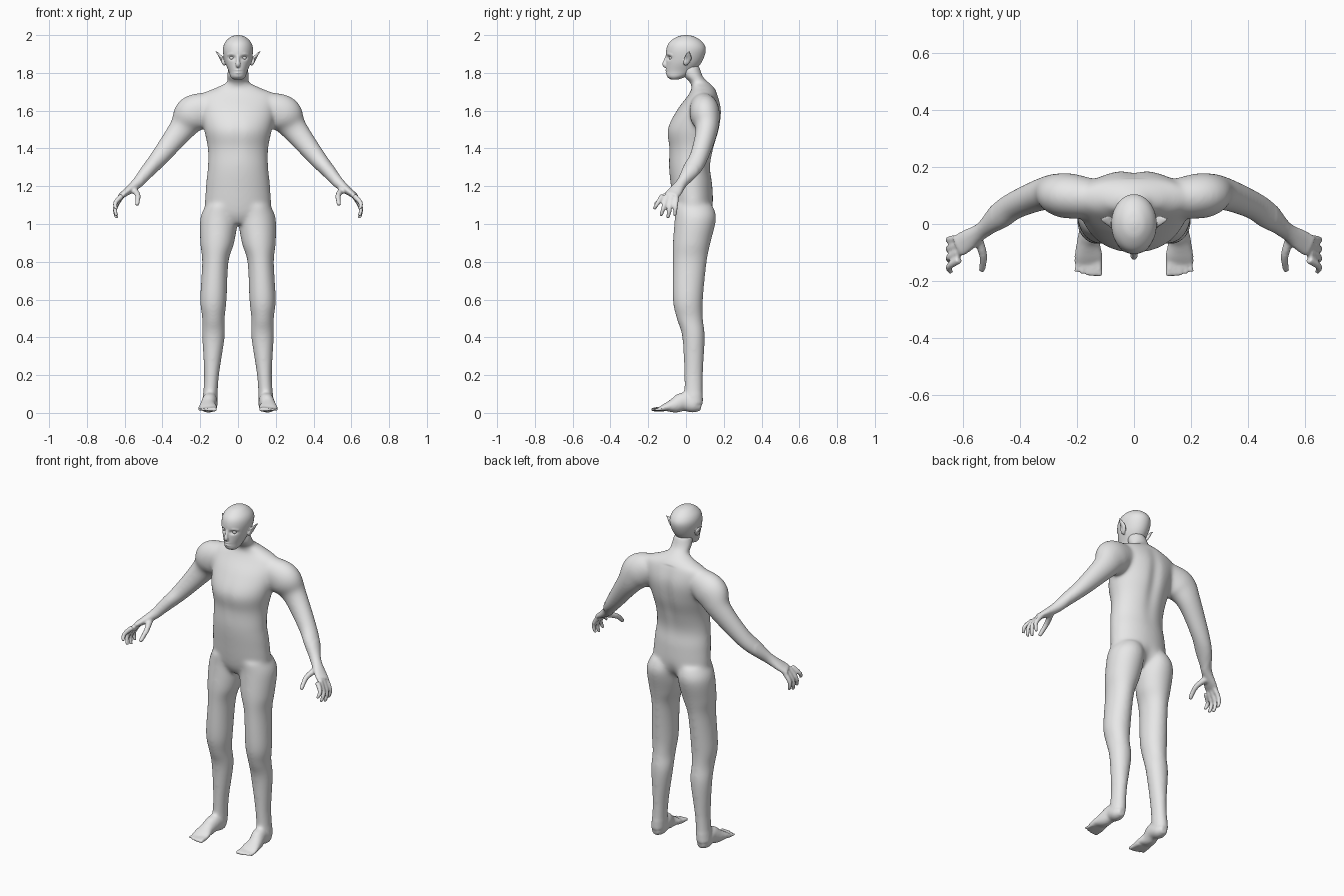
import bpy, bmesh, math
from mathutils import Vector

cube = bpy.data.objects.get("Cube")
if cube:
    bpy.data.objects.remove(cube)

X, Y, Z = Vector.Fill(3, 0), Vector.Fill(3, 0), Vector.Fill(3, 0)
X.x = Y.y = Z.z = 1

skin = bpy.data.materials.new("plain grey skin")
skin.use_nodes = True
skin.diffuse_color = (.8, .8, .8, 1)
skin.node_tree.nodes["Principled BSDF"].inputs["Base Color"].default_value = skin.diffuse_color


def spline(a, b, c, d, t):
    """Smooth value between b and c, with a and d as neighbours."""
    start, end = (c - a) / 2, (d - b) / 2
    bend = 3 * (c - b) - 2 * start - end
    twist = 2 * (b - c) + start + end
    return b + t * (start + t * (bend + t * twist))


def smooth_rows(rows, steps):
    """Pass a smooth spline through rows of (x, y, z, width, depth)."""
    padded = [rows[0], *rows, rows[-1]]
    result = []
    for group in zip(padded, padded[1:], padded[2:], padded[3:]):
        for k in range(steps):
            result.append([spline(*values, k / steps) for values in zip(*group)])
    result.append(rows[-1])
    return result


def loft(bm, rows, side=X, axis=None, sign=1, steps=6, sides=32):
    """Closed tube with elliptical rings; sign -1 makes the mirrored twin."""
    rows = smooth_rows(rows, steps)
    centres = [Vector(row[:3]) for row in rows]
    rings = []
    for i, (centre, row) in enumerate(zip(centres, rows)):
        before, after = centres[max(i - 1, 0)], centres[min(i + 1, len(rows) - 1)]
        along = axis or (after - before).normalized()
        across = (side - along * side.dot(along)).normalized()
        through = along.cross(across)
        width, depth = row[3:]
        ring = []
        for k in range(sides):
            angle = math.tau * k / sides
            point = centre + across * width * math.cos(angle) + through * depth * math.sin(angle)
            point.x *= sign
            ring.append(bm.verts.new(point))
        rings.append(ring)
    for lower, upper in zip(rings, rings[1:]):
        for k in range(sides):
            bm.faces.new((lower[k - 1], lower[k], upper[k], upper[k - 1]))
    bm.faces.new(rings[0])
    bm.faces.new(rings[-1])


def upright(bm, profile):
    """Loft of level ellipses on the centre plane from (y, z, width, depth)."""
    loft(bm, [(0, *row) for row in profile], axis=Z, sides=48)


def round_tube(bm, points, radii, side, sign=1):
    """Tube of circular section through a few points."""
    loft(bm, [(*p, r, r) for p, r in zip(points, radii)], side, sign=sign, sides=16)


def digit(bm, points, radius, side, sign):
    """Tapering finger or toe."""
    round_tube(bm, points, (radius * 1.2, radius, radius * .8), side, sign)


def new_object(name):
    obj = bpy.data.objects.new(name, bpy.data.meshes.new(name))
    bpy.context.collection.objects.link(obj)
    return obj


def fuse(bm, name, voxel):
    """Merge overlapping volumes into one skin and return it for sculpting."""
    bmesh.ops.recalc_face_normals(bm, faces=bm.faces)
    obj = new_object(name)
    bm.to_mesh(obj.data)
    bm.free()
    remesh = obj.modifiers.new("fuse", 'REMESH')
    remesh.mode = 'VOXEL'
    remesh.voxel_size = voxel
    fused = bmesh.new()
    fused.from_object(obj, bpy.context.evaluated_depsgraph_get())
    obj.modifiers.remove(remesh)
    return obj, fused


def relax(bm, times, rule=lambda p: True):
    """Soften the skin wherever the rule holds."""
    verts = [v for v in bm.verts if rule(v.co)]
    for _ in range(times):
        bmesh.ops.smooth_vert(bm, verts=verts, factor=.5,
                              use_axis_x=True, use_axis_y=True, use_axis_z=True)


def finish(obj, bm):
    bm.to_mesh(obj.data)
    bm.free()
    obj.data.materials.append(skin)
    for polygon in obj.data.polygons:
        polygon.use_smooth = True
        polygon.material_index = 0


def bump(value, centre, size):
    return math.exp(-((value - centre) / size) ** 2)


# Torso and neck
body = bmesh.new()
upright(body, [(.03, 1, .1, .06), (.04, 1.06, .17, .1), (.03, 1.2, .17, .11),
               (.02, 1.3, .16, .11), (.03, 1.4, .16, .12), (.04, 1.5, .18, .14),
               (.07, 1.6, .2, .12), (.09, 1.68, .2, .08), (.09, 1.72, .12, .06),
               (.07, 1.75, .06, .05), (.04, 1.78, .06, .05), (.02, 1.84, .05, .05)])

# Thigh, knee, calf and ankle
leg = [(.09, .04, 1.1, .08, .1), (.1, .05, 1.03, .1, .11), (.11, .03, .9, .09, .1),
       (.12, .02, .8, .07, .09), (.13, .01, .6, .07, .08), (.13, .02, .5, .06, .07),
       (.13, .04, .4, .06, .06), (.14, .04, .2, .04, .05), (.15, .04, .05, .04, .05)]
# Heel, instep and ball of the foot
foot = [(.15, .08, .03, .02, .02), (.15, .04, .04, .04, .04), (.15, -.01, .06, .04, .05),
        (.16, -.06, .04, .04, .04), (.16, -.11, .03, .05, .02), (.16, -.14, .02, .05, .01)]
# Shoulder, elbow, wrist and palm
arm = [(.15, .09, 1.62, .07, .08), (.24, .1, 1.58, .08, .1), (.3, .11, 1.5, .06, .07),
       (.41, .07, 1.36, .05, .05), (.47, .03, 1.29, .05, .04), (.53, -.02, 1.22, .03, .03),
       (.59, -.06, 1.17, .04, .02), (.62, -.08, 1.15, .04, .015)]
thumb = [(.55, -.05, 1.18), (.53, -.11, 1.15), (.535, -.165, 1.1)]

for sign in (1, -1):
    loft(body, leg, axis=Z, sign=sign)
    loft(body, foot, sign=sign)
    loft(body, arm, Y, sign=sign)
    digit(body, thumb, .015, X, sign)
    # Fingers fan out and curl down, index first
    for i in range(4):
        knuckle = Vector((.614, .025 * i - .125, 1.15))
        tip = Vector((.643, .037 * i - .17, 1.03 + .012 * (i - 2) ** 2))
        middle = knuckle.lerp(tip, .55) + X * .02
        digit(body, (knuckle, middle, tip), .0125, Y, sign)
    # Toes shrink outwards, big toe first
    for i in range(5):
        tip = Vector((.12 + .021 * i, .001 * i * i - .185, .017))
        root = Vector((.13 + .016 * i, -.11, .022))
        digit(body, (root, root.lerp(tip, .5), tip), .013 - .001 * i, X, sign)

body_object, body = fuse(body, "body", .006)
relax(body, 20, lambda p: abs(p.x) < .5 and p.z > .1)
relax(body, 3)
# Spine hollow, buttock cleft and chest line
for v in body.verts:
    p = v.co
    if p.y > .06 and p.z < 1.7:
        p.y -= .013 * bump(p.x, 0, .035) * (bump(p.z, 1.5, .17) + bump(p.z, 1.03, .06))
    elif p.y < -.03:
        p.y += .004 * bump(p.x, 0, .03) * bump(p.z, 1.47, .1)
relax(body, 2)
finish(body_object, body)

# Head, from chin to crown
head = bmesh.new()
upright(head, [(-.06, 1.765, .025, .02), (-.05, 1.78, .04, .05), (-.03, 1.81, .05, .075),
               (-.01, 1.86, .07, .095), (0, 1.92, .08, .105), (0, 1.96, .07, .09),
               (0, 1.99, .04, .05), (0, 2, .01, .01)])
nose = [(0, -.1, 1.89), (0, -.11, 1.865), (0, -.113, 1.845), (0, -.105, 1.83)]
round_tube(head, nose, (.008, .009, .013, .008), X)
for z in (1.802, 1.813):
    lip = [(-.022, -.095, z), (0, -.105, z), (.022, -.095, z)]
    round_tube(head, lip, (.002, .005, .002), Z)
brow = [(.01, -.1, 1.894), (.034, -.091, 1.9), (.056, -.072, 1.894)]
ear = [(.07, 0, 1.84, .006, .006), (.077, 0, 1.852, .016, .009), (.088, .01, 1.877, .02, .01),
       (.104, .014, 1.9, .012, .006), (.119, .02, 1.916, .003, .003)]
for sign in (1, -1):
    round_tube(head, brow, (.005, .007, .005), Z, sign)
    loft(head, ear, Y, sign=sign)

head_object, head = fuse(head, "head", .0035)
relax(head, 4)
# Eye sockets, mouth crease and ear hollows
for v in head.verts:
    p = v.co
    outward = abs(p.x)
    if p.y < -.04:
        p.y += .015 * bump(outward, .032, .016) * bump(p.z, 1.88, .01)
        p.y += .005 * bump(outward, 0, .018) * bump(p.z, 1.807, .003)
    elif outward > .084:
        p.x -= math.copysign(.006, p.x) * bump(p.y, 0, .01) * bump(p.z, 1.875, .016)
relax(head, 1)
finish(head_object, head)

# Eyeballs
for sign, name in ((1, "left_eye"), (-1, "right_eye")):
    eye = bmesh.new()
    bmesh.ops.create_uvsphere(eye, u_segments=20, v_segments=12, radius=.013)
    bmesh.ops.translate(eye, verts=eye.verts, vec=(.032 * sign, -.077, 1.88))
    finish(new_object(name), eye)
